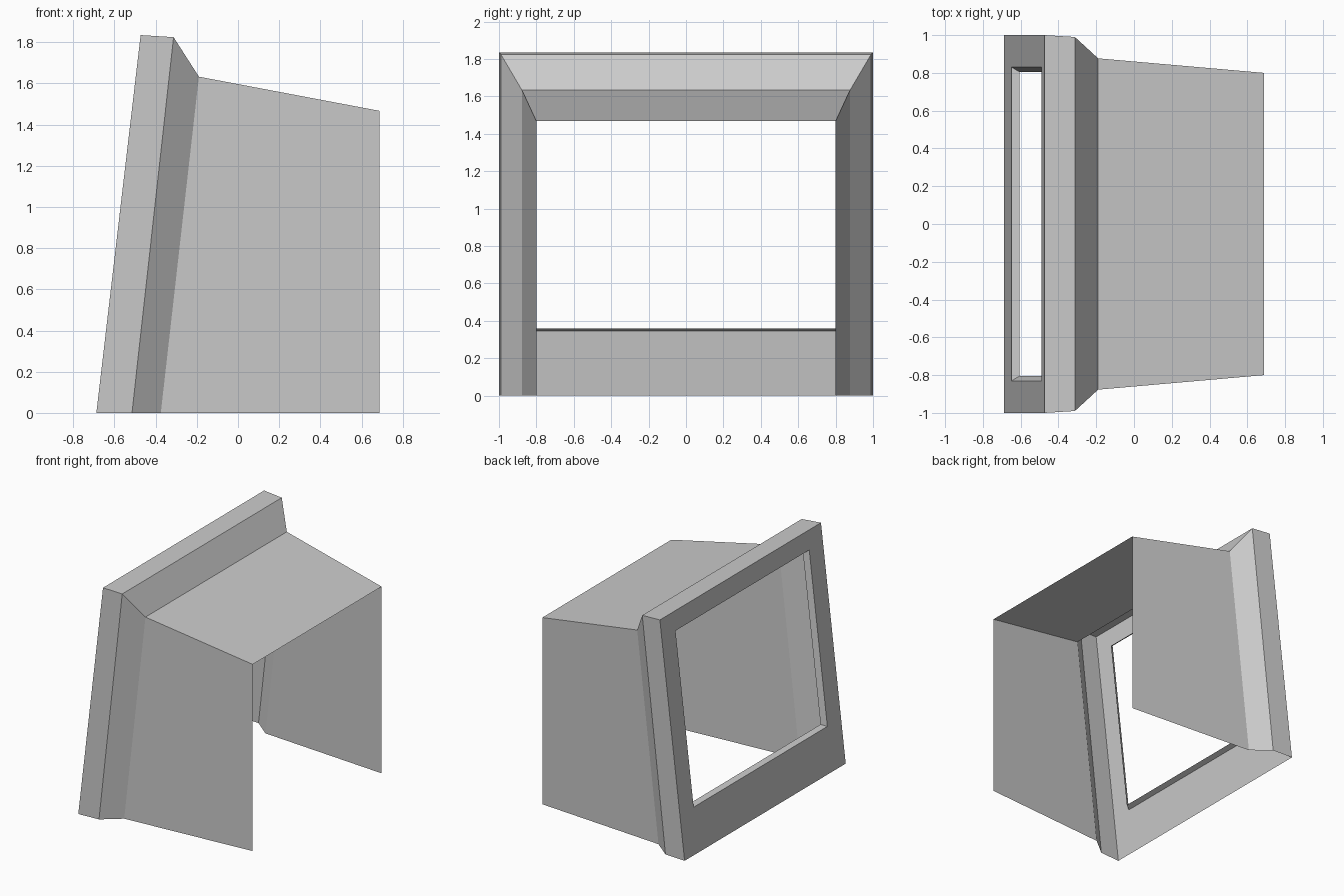
import bpy

if "Cube" in bpy.data.objects:
    bpy.data.objects.remove(bpy.data.objects["Cube"])

# One plain grey plastic
grey = bpy.data.materials.new("grey")
grey.diffuse_color = (0.6, 0.6, 0.6, 1)
grey.use_nodes = True
grey.node_tree.nodes["Principled BSDF"].inputs["Base Color"].default_value = grey.diffuse_color


def make(name, verts, faces):
    mesh = bpy.data.meshes.new(name)
    mesh.from_pydata(verts, [], faces)
    mesh.materials.append(grey)
    obj = bpy.data.objects.new(name, mesh)
    bpy.context.collection.objects.link(obj)
    return obj


def bridge(start_a, start_b, n, closed):
    """Quads joining two rows of n vertices."""
    return [(start_a + i, start_a + (i + 1) % n, start_b + (i + 1) % n, start_b + i)
            for i in range(n if closed else n - 1)]


# Hood: open arches (bottom x, top x, half width, height) from front to back
arches = [
    (-0.688, -0.473, 1.0, 1.835),
    (-0.515, -0.313, 0.99, 1.825),
    (-0.375, -0.19, 0.877, 1.633),
    (0.688, 0.688, 0.80, 1.467),
]
verts, faces = [], []
for xb, xt, w, h in arches:
    verts += [(xb, -w, 0), (xt, -w, h), (xt, w, h), (xb, w, 0)]
for k in range(len(arches) - 1):
    faces += bridge(4 * k, 4 * k + 4, 4, False)
make("hood", [v for v in verts], [f[::-1] for f in faces])


# Front frame: tilted panel with a window and a shallow inward lip
def ring(half, low, high, depth):
    def x(z):
        return -0.688 + 0.215 / 1.835 * z + depth
    return [(x(low), -half, low), (x(high), -half, high),
            (x(high), half, high), (x(low), half, low)]


verts = ring(1.0, 0, 1.835, 0) + ring(0.83, 0.346, 1.69, 0) + ring(0.805, 0.36, 1.665, 0.04)
faces = bridge(0, 4, 4, True) + bridge(4, 8, 4, True)
make("front_frame", verts, faces)
